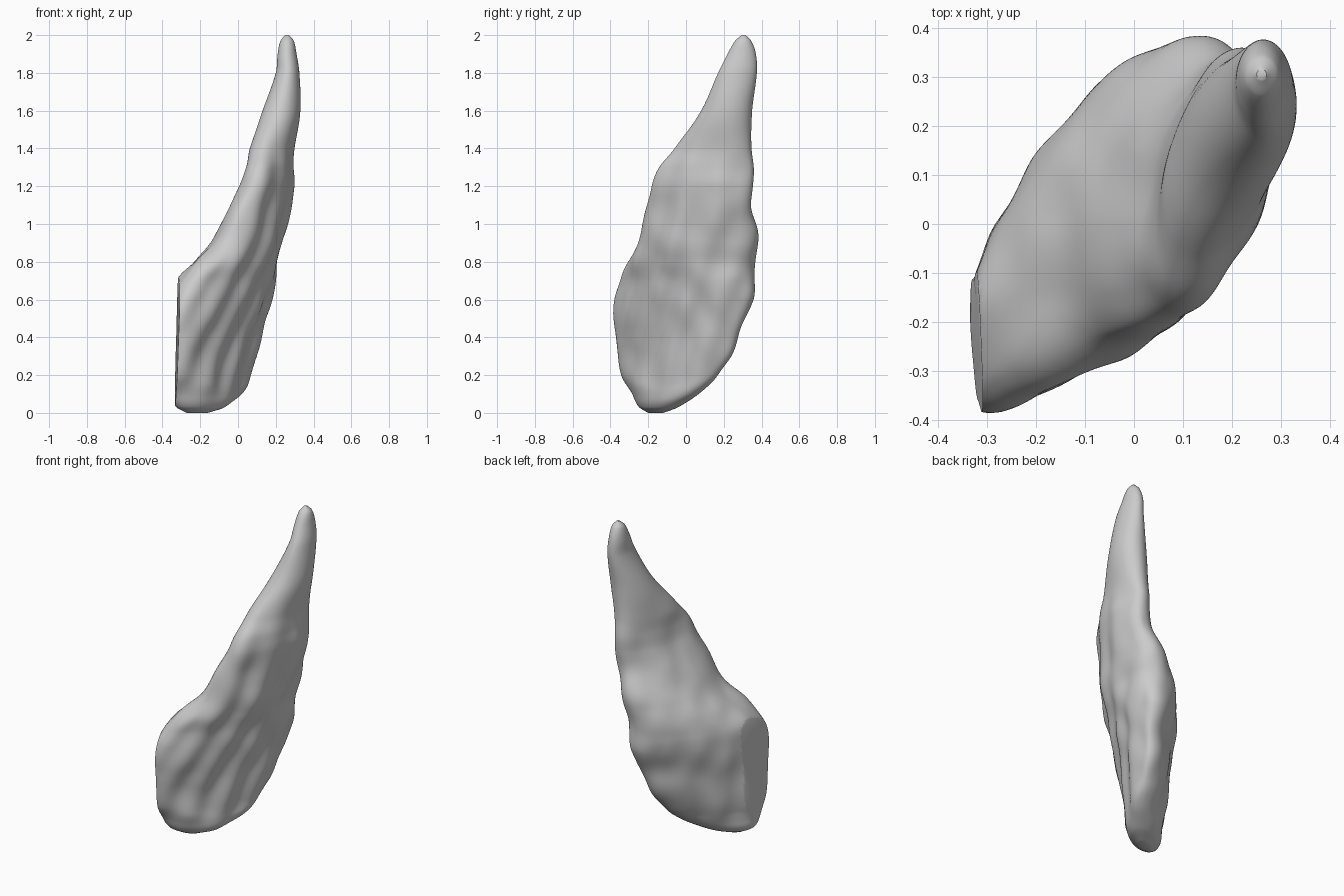
import bpy, bmesh, math
from mathutils import Vector, noise

if "Cube" in bpy.data.objects:
    bpy.data.objects.remove(bpy.data.objects["Cube"])

# Section table: z, x min, x max, y min, y max, diagonal lean of the oval
KEYS = [
    (0.00, -0.27, -0.16, -0.20, -0.12, 0.5),
    (0.03, -0.33, -0.07, -0.25, -0.04, 0.55),
    (0.10, -0.36, 0.02, -0.29, 0.07, 0.68),
    (0.20, -0.385, 0.07, -0.34, 0.17, 0.75),
    (0.40, -0.385, 0.13, -0.38, 0.28, 0.76),
    (0.60, -0.355, 0.18, -0.37, 0.34, 0.67),
    (0.70, -0.325, 0.20, -0.345, 0.36, 0.58),
    (0.80, -0.24, 0.21, -0.31, 0.375, 0.46),
    (0.90, -0.155, 0.24, -0.26, 0.37, 0.45),
    (1.00, -0.09, 0.26, -0.23, 0.365, 0.48),
    (1.20, 0.01, 0.295, -0.18, 0.35, 0.48),
    (1.30, 0.04, 0.295, -0.14, 0.35, 0.45),
    (1.40, 0.06, 0.30, -0.06, 0.345, 0.38),
    (1.60, 0.13, 0.33, 0.08, 0.35, 0.12),
    (1.80, 0.20, 0.325, 0.17, 0.375, 0.0),
    (1.90, 0.21, 0.31, 0.22, 0.37, 0.0),
    (1.97, 0.225, 0.295, 0.26, 0.345, 0.0),
    (2.00, 0.25, 0.27, 0.295, 0.315, 0.0),
]
SIDES, STEPS = 144, 8


def section(i, f):
    """Smoothly interpolated section between key i and i + 1."""
    a, b = KEYS[i], KEYS[i + 1]
    p, n = KEYS[max(i - 1, 0)], KEYS[min(i + 2, len(KEYS) - 1)]
    dz = b[0] - a[0]
    out = [a[0] + f * dz]
    for k in range(1, 6):
        ma = (b[k] - p[k]) / (b[0] - p[0]) * dz
        mb = (n[k] - a[k]) / (n[0] - a[0]) * dz
        out.append((2*f**3 - 3*f*f + 1) * a[k] + (f**3 - 2*f*f + f) * ma
                   + (3*f*f - 2*f**3) * b[k] + (f**3 - f*f) * mb)
    return out


# Diagonal oval body lofted from the sections
rows = [section(i, j / STEPS) for i in range(len(KEYS) - 1) for j in range(STEPS)]
rows.append(KEYS[-1])
bm = bmesh.new()
rings = []
for z, x0, x1, y0, y1, lean in rows:
    phi = math.acos(max(-0.95, min(0.95, lean)))
    ring = []
    for s in range(SIDES):
        t = 2 * math.pi * s / SIDES
        ring.append(bm.verts.new(((x0 + x1) / 2 + (x1 - x0) / 2 * math.cos(t),
                                  (y0 + y1) / 2 + (y1 - y0) / 2 * math.cos(t - phi), z)))
    rings.append(ring)
for r0, r1 in zip(rings, rings[1:]):
    for s in range(SIDES):
        n = (s + 1) % SIDES
        bm.faces.new((r0[s], r0[n], r1[n], r1[s]))
bm.faces.new(rings[0][::-1])
bm.faces.new(rings[-1])
bmesh.ops.recalc_face_normals(bm, faces=bm.faces[:])
bm.normal_update()

# Swept ridges on the front, scallops up the back edge, soft lobes all over
moves = []
for v in bm.verts:
    x, y, z = v.co
    fade = max(0, min(1, z / 0.15)) * max(0, min(1, (1.6 - z) / 0.5))
    u = 0.6 * x + 0.8 * y
    front = max(0, 0.8 * v.normal.x - 0.6 * v.normal.y)
    back = max(0, v.normal.y) ** 2
    ridge = math.sin(2 * math.pi * (u - 0.38 * z) / 0.19 + 1.2 * math.sin(5 * z))
    scallop = -math.cos(2 * math.pi * (z - 0.12) / 0.33)
    lobe = noise.noise(Vector((x * 7, y * 7, z * 5)))
    moves.append(v.normal * fade * (0.008 * ridge * front + 0.011 * scallop * back
                                    + 0.016 * lobe))
for v, m in zip(bm.verts, moves):
    v.co += m

# Flat side where the piece is sliced off
cut = bmesh.ops.bisect_plane(bm, geom=bm.verts[:] + bm.edges[:] + bm.faces[:],
                             plane_co=(-0.323, -0.23, 0.35),
                             plane_no=(-1, -0.05, 0.03), clear_outer=True)
edges = [e for e in cut["geom_cut"] if isinstance(e, bmesh.types.BMEdge)]
bmesh.ops.holes_fill(bm, edges=edges, sides=0)
bmesh.ops.recalc_face_normals(bm, faces=bm.faces[:])

mesh = bpy.data.meshes.new("pointed_lobe")
bm.to_mesh(mesh)
bm.free()
obj = bpy.data.objects.new("pointed_lobe", mesh)
bpy.context.collection.objects.link(obj)
bpy.context.view_layer.objects.active = obj
obj.select_set(True)
bpy.ops.object.shade_smooth_by_angle(angle=math.radians(45))
